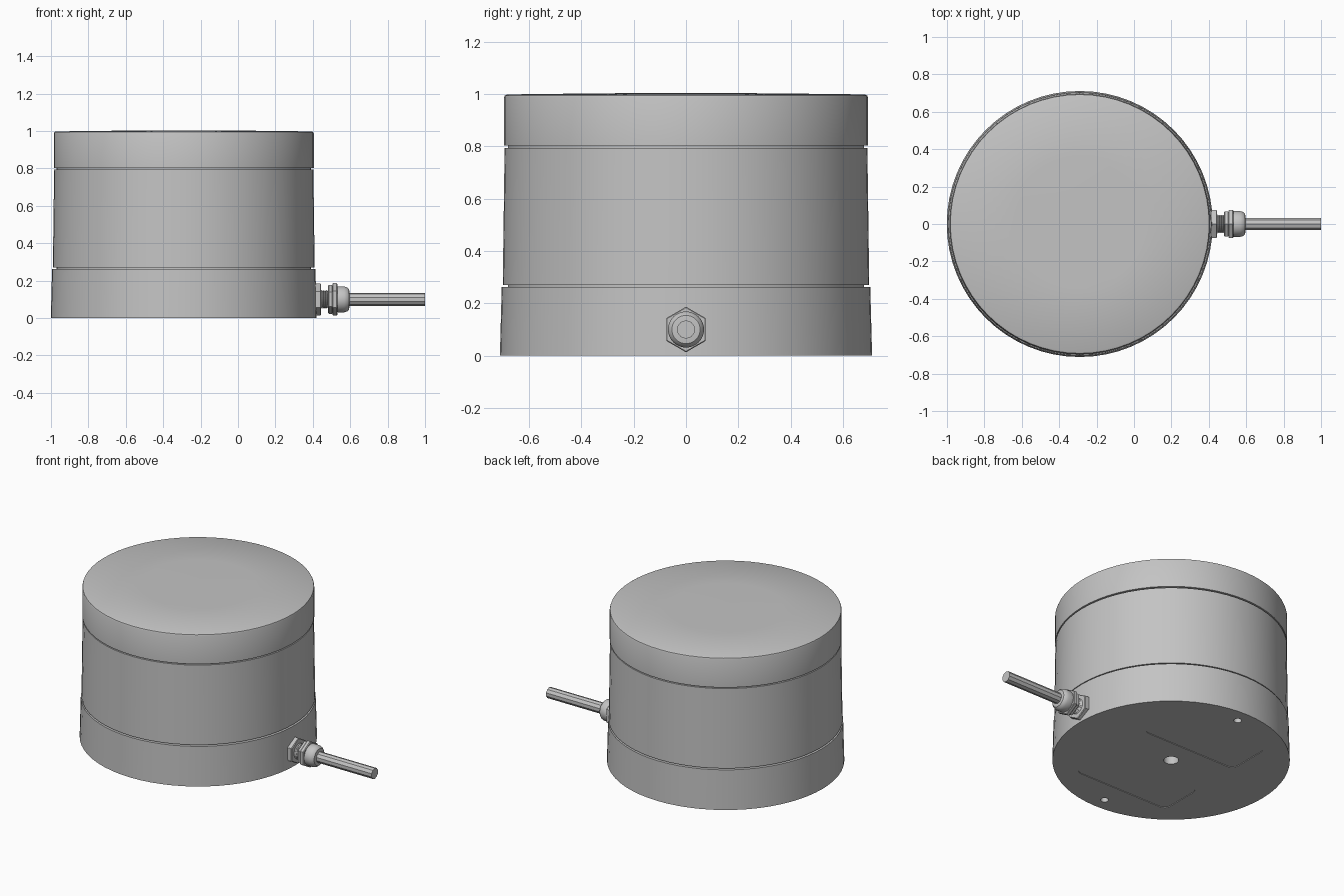
import bpy, bmesh, math
from mathutils import Matrix, Vector

cube = bpy.data.objects.get("Cube")
if cube:
    bpy.data.objects.remove(cube, do_unlink=True)

AXIS_X = -0.29
GLAND_Z = 0.10
SEGS = 64

grey = bpy.data.materials.new("plain_grey")
grey.use_nodes = True
grey.diffuse_color = (0.55, 0.55, 0.55, 1)
grey.node_tree.nodes["Principled BSDF"].inputs["Base Color"].default_value = (0.55, 0.55, 0.55, 1)


def finish(name, bm, matrix):
    bmesh.ops.recalc_face_normals(bm, faces=bm.faces)
    bm.transform(matrix)
    mesh = bpy.data.meshes.new(name)
    bm.to_mesh(mesh)
    bm.free()
    mesh.materials.append(grey)
    obj = bpy.data.objects.new(name, mesh)
    bpy.context.collection.objects.link(obj)
    return obj


def select(obj):
    bpy.ops.object.select_all(action='DESELECT')
    obj.select_set(True)
    bpy.context.view_layer.objects.active = obj


def smooth(obj, degrees=30):
    select(obj)
    bpy.ops.object.shade_smooth_by_angle(angle=math.radians(degrees))


def lathe(name, profile, matrix, segs=SEGS):
    """Closed solid of revolution from (radius, height) points."""
    bm = bmesh.new()
    rings = []
    for r, h in profile:
        rings.append([bm.verts.new((r * math.cos(math.tau * i / segs),
                                    r * math.sin(math.tau * i / segs), h))
                      for i in range(segs)])
    for a, b in zip(rings, rings[1:]):
        for i in range(segs):
            j = (i + 1) % segs
            bm.faces.new((a[i], a[j], b[j], b[i]))
    bm.faces.new(rings[0][::-1])
    bm.faces.new(rings[-1])
    return finish(name, bm, matrix)


def pad_cutter(name, x, y, size_x, size_y, depth, corner=0.04):
    """Rounded rectangular block for the shallow underside recesses."""
    bm = bmesh.new()
    bmesh.ops.create_cube(bm, size=1, matrix=Matrix.Diagonal((size_x, size_y, 2 * depth, 1)))
    upright = [e for e in bm.edges if abs(e.verts[0].co.z - e.verts[1].co.z) > depth]
    bmesh.ops.bevel(bm, geom=upright, offset=corner, segments=4, profile=0.5, affect='EDGES')
    return finish(name, bm, Matrix.Translation((x, y, 0)))


housing = Matrix.Translation((AXIS_X, 0, 0))

# Stacked housing: base, middle, lid and the core seen in the grooves
base = lathe("base", [(0.711, 0), (0.704, 0.262)], housing)
core = lathe("inner_core", [(0.68, 0.25), (0.68, 0.82)], housing)
middle = lathe("middle_housing", [(0.70, 0.27), (0.693, 0.794)], housing)
lid = lathe("lid", [(0.695, 0.802), (0.695, 0.986), (0.692, 0.994),
                    (0.684, 0.998), (0.35, 1.002), (0.02, 1.004)], housing)

# Underside holes and shallow recesses
cutters = [pad_cutter("recess_cutter", AXIS_X, y, 0.70, 0.30, 0.004) for y in (0.31, -0.32)]
for y, r, depth in ((0, 0.045, 0.08), (0.62, 0.024, 0.08), (-0.62, 0.024, 0.08)):
    cutters.append(lathe("hole_cutter", [(r, -0.05), (r, depth)],
                         Matrix.Translation((AXIS_X, y, 0)), 24))
for cutter in cutters:
    cutter.hide_render = True
    select(base)
    mod = base.modifiers.new("cut", 'BOOLEAN')
    mod.operation = 'DIFFERENCE'
    mod.solver = 'EXACT'
    mod.object = cutter
    bpy.ops.object.modifier_apply(modifier=mod.name)
    bpy.data.objects.remove(cutter, do_unlink=True)

for part in (base, core, middle, lid):
    smooth(part)

# Cable gland pointing along +x
sideways = Matrix.Translation((0, 0, GLAND_Z)) @ Matrix.Rotation(math.radians(90), 4, 'Y')


def hex_nut(name, r, x0, x1):
    c = 0.004
    return lathe(name, [(r - c, x0), (r, x0 + c), (r, x1 - c), (r - c, x1)], sideways, 6)


hex_nut("lock_nut", 0.085, 0.405, 0.444)
thread = [(0.05 if i % 2 else 0.044, 0.43 + 0.005 * i) for i in range(13)]
lathe("gland_thread", thread, sideways, 24)
hex_nut("gland_body_nut", 0.077, 0.482, 0.506)
hex_nut("gland_flange_nut", 0.087, 0.505, 0.531)
smooth(lathe("gland_dome", [(0.066, 0.525), (0.069, 0.535), (0.069, 0.568), (0.064, 0.584),
                            (0.054, 0.594), (0.036, 0.596)], sideways, 32))

# Cable
smooth(lathe("cable", [(0.035, 0.58), (0.035, 1.0)], sideways, 10), 20)
